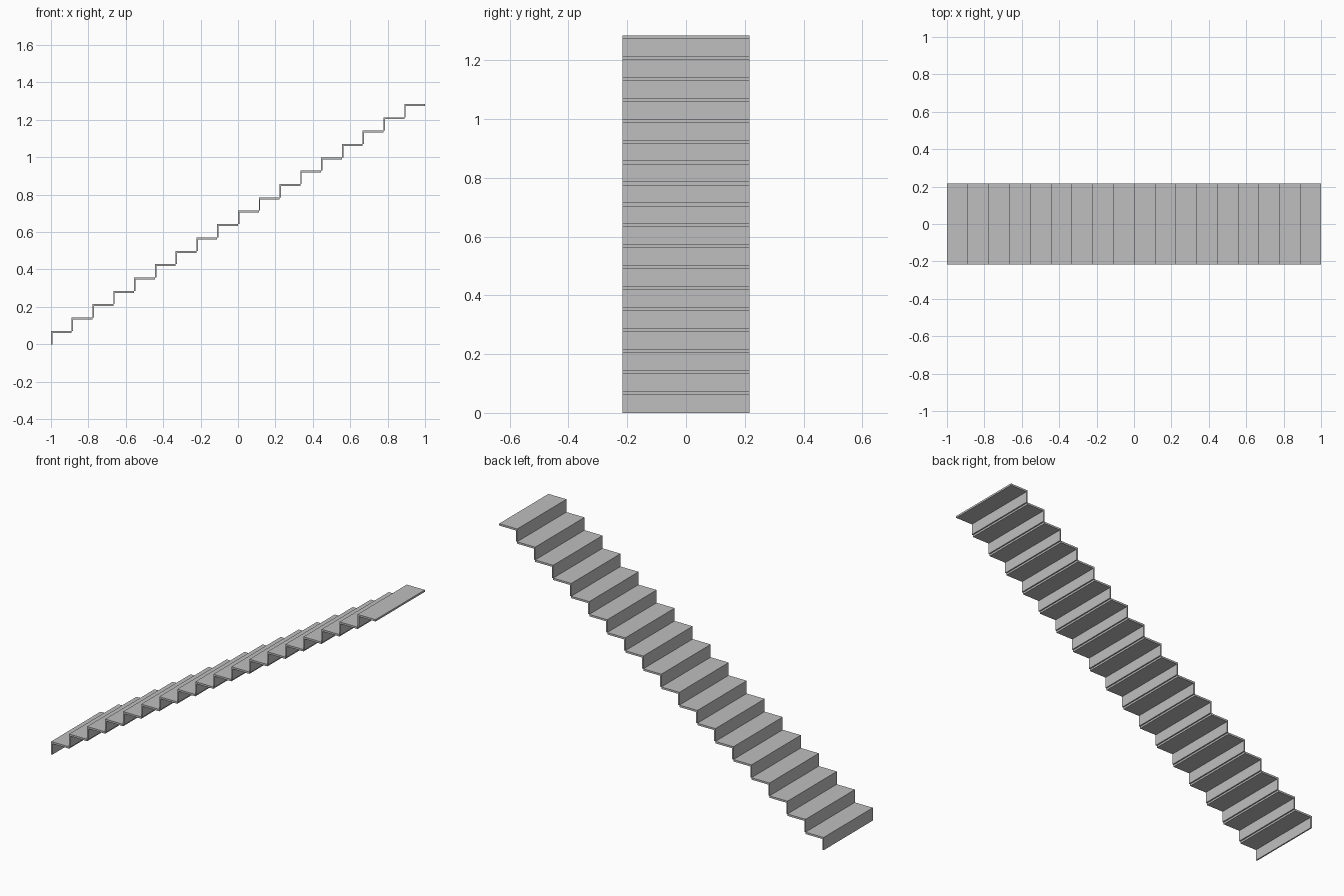
import bpy
import bmesh
from mathutils import Matrix, Vector

if "Cube" in bpy.data.objects:
    bpy.data.objects.remove(bpy.data.objects["Cube"])

STEPS = 18
RUN = 2.0 / STEPS
RISE = 1.285 / STEPS
WIDTH = 0.434
TREAD_T = 0.0105
RISER_T = 0.0075

grey = bpy.data.materials.new("plain grey")
grey.diffuse_color = (0.52, 0.52, 0.52, 1)
grey.use_nodes = True
grey.node_tree.nodes["Principled BSDF"].inputs["Base Color"].default_value = grey.diffuse_color


def box(bm, x0, x1, z0, z1):
    """Full-width slab spanning the given x and z ranges."""
    centre = Matrix.Translation(Vector(((x0 + x1) / 2, 0, (z0 + z1) / 2)))
    size = Matrix.Diagonal((x1 - x0, WIDTH, z1 - z0, 1))
    bmesh.ops.create_cube(bm, size=1, matrix=centre @ size)


def finish(bm, name):
    mesh = bpy.data.meshes.new(name)
    bm.to_mesh(mesh)
    bm.free()
    mesh.materials.append(grey)
    bpy.context.collection.objects.link(bpy.data.objects.new(name, mesh))


# Thin treads and risers climbing toward +x
treads, risers = bmesh.new(), bmesh.new()
for i in range(STEPS):
    x, z = -1 + i * RUN, i * RISE
    box(treads, x, x + RUN, z + RISE - TREAD_T, z + RISE)
    box(risers, x, x + RISER_T, z, z + RISE - TREAD_T)
finish(treads, "stair_treads")
finish(risers, "stair_risers")
